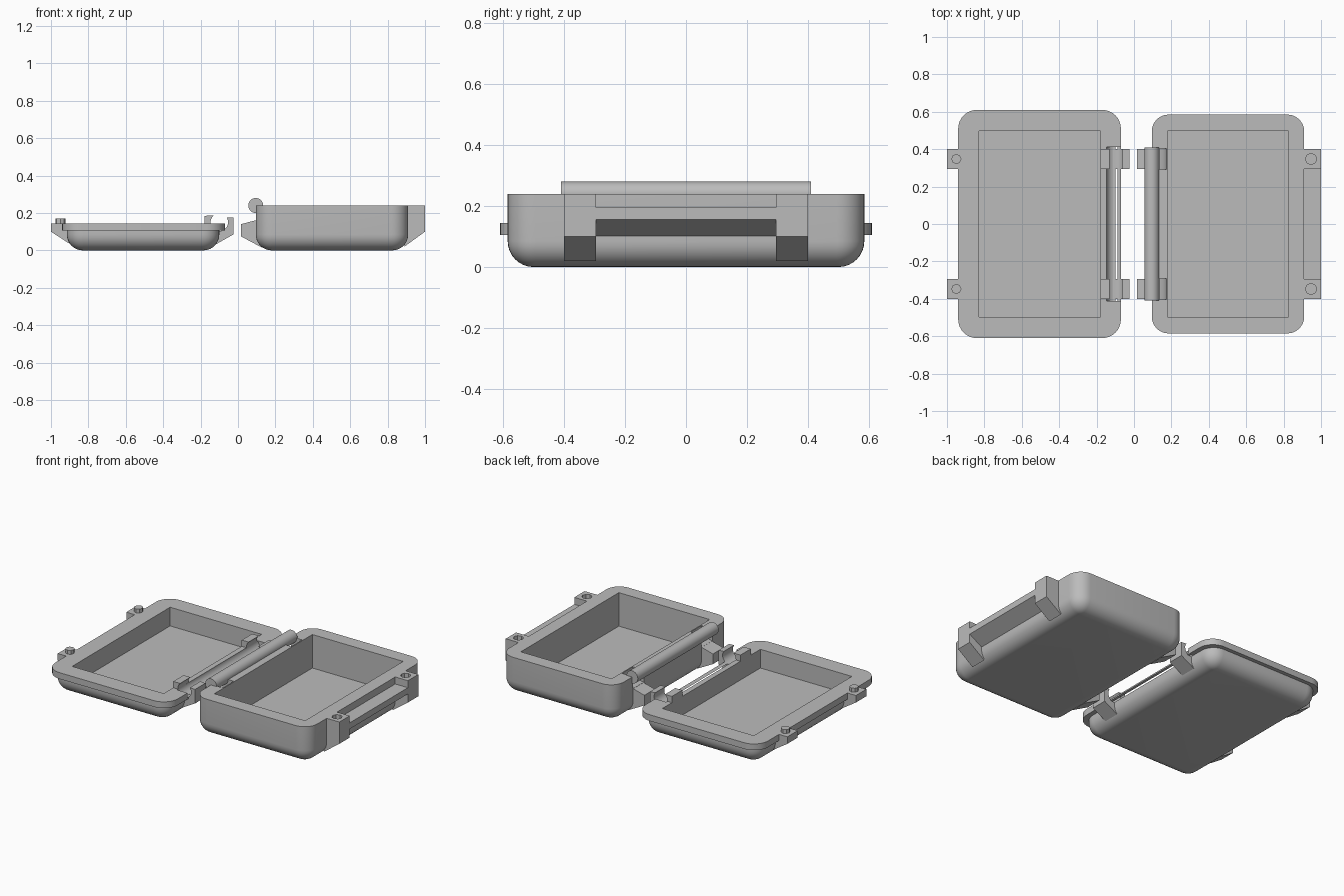
import bpy, bmesh, math
from mathutils import Matrix

if "Cube" in bpy.data.objects:
    bpy.data.objects.remove(bpy.data.objects["Cube"], do_unlink=True)

grey = bpy.data.materials.new("plain grey plastic")
grey.use_nodes = True
GREY = (0.5, 0.5, 0.5, 1)
grey.diffuse_color = GREY
grey.node_tree.nodes["Principled BSDF"].inputs["Base Color"].default_value = GREY


def finish(bm, name):
    bmesh.ops.recalc_face_normals(bm, faces=bm.faces[:])
    mesh = bpy.data.meshes.new(name)
    bm.to_mesh(mesh)
    bm.free()
    mesh.materials.append(grey)
    obj = bpy.data.objects.new(name, mesh)
    bpy.context.collection.objects.link(obj)
    return obj


def smooth(obj):
    bpy.ops.object.select_all(action='DESELECT')
    obj.select_set(True)
    bpy.context.view_layer.objects.active = obj
    bpy.ops.object.shade_smooth_by_angle(angle=math.radians(30))


def tray(name, x0, x1, half_y, radius, profile, steps=8):
    """Loft rounded rectangles through (inset, height) pairs."""
    bm = bmesh.new()
    cx, half_x = (x0 + x1) / 2, (x1 - x0) / 2
    rings = []
    for inset, z in profile:
        r = radius - inset
        ring = []
        for k, (sx, sy) in enumerate(((1, 1), (-1, 1), (-1, -1), (1, -1))):
            for i in range(steps + 1):
                a = math.pi / 2 * (k + i / steps)
                ring.append(bm.verts.new((cx + sx * (half_x - radius) + r * math.cos(a),
                                          sy * (half_y - radius) + r * math.sin(a), z)))
        rings.append(ring)
    for low, high in zip(rings, rings[1:]):
        for i in range(len(low)):
            j = (i + 1) % len(low)
            bm.faces.new((low[i], low[j], high[j], high[i]))
    bm.faces.new(rings[0])
    bm.faces.new(rings[-1])
    return finish(bm, name)


def extrude_y(name, outline, y0, y1):
    """Prism from an (x, z) outline running along y."""
    bm = bmesh.new()
    face = bm.faces.new([bm.verts.new((x, y0, z)) for x, z in outline])
    new = bmesh.ops.extrude_face_region(bm, geom=[face])["geom"]
    moved = [v for v in new if isinstance(v, bmesh.types.BMVert)]
    bmesh.ops.translate(bm, verts=moved, vec=(0, y1 - y0, 0))
    return finish(bm, name)


def box(name, x0, x1, y0, y1, z0, z1):
    return extrude_y(name, [(x0, z0), (x1, z0), (x1, z1), (x0, z1)], y0, y1)


def arc(cx, cz, r, start, end, count):
    angles = [math.radians(start + (end - start) * i / count) for i in range(count + 1)]
    return [(cx + r * math.cos(a), cz + r * math.sin(a)) for a in angles]


def rod(name, x, z, r, y0, y1):
    return extrude_y(name, arc(x, z, r, 0, 360, 32)[:-1], y0, y1)


def pin(name, x, y, r, z0, z1):
    bm = bmesh.new()
    bmesh.ops.create_cone(bm, cap_ends=True, segments=8, radius1=r, radius2=r,
                          depth=z1 - z0, matrix=Matrix.Translation((x, y, (z0 + z1) / 2)))
    return finish(bm, name)


def cut(obj, cutter):
    mod = obj.modifiers.new("cut", 'BOOLEAN')
    mod.operation, mod.solver, mod.object = 'DIFFERENCE', 'EXACT', cutter
    bpy.context.view_layer.objects.active = obj
    bpy.ops.object.modifier_apply(modifier=mod.name)
    bpy.data.objects.remove(cutter, do_unlink=True)


FILLET = 0.085
fillet = [(FILLET - x, FILLET + z) for x, z in arc(0, 0, FILLET, -90, 0, 8)]
EARS = ((0.295, 0.4, "back"), (-0.4, -0.295, "front"))

# Base tray with its cavity and hinge clearance notches
base = tray("base_tray", 0.095, 0.91, 0.585, 0.09, fillet + [(0, 0.24)])
cut(base, box("cavity_cutter", 0.18, 0.825, -0.497, 0.497, 0.025, 0.3))
for y0, y1, side in EARS:
    cut(base, rod("notch_cutter", 0.095, 0.24, 0.078, y0 - 0.003, y1 + 0.003))
smooth(base)

# Lid tray with overhanging rim, cavity and hinge groove
lid = tray("lid_tray", -0.915, -0.1, 0.585, 0.09, fillet + [(0, 0.105)])
rim = tray("lid_rim", -0.94, -0.07, 0.61, 0.1, [(0, 0.105), (0, 0.145)])
for part in (lid, rim):
    cut(part, box("cavity_cutter", -0.83, -0.18, -0.497, 0.497, 0.025, 0.3))
cut(rim, rod("groove_cutter", -0.1, 0.15, 0.047, -0.412, 0.412))
smooth(lid)
smooth(rim)

# Hinge rod on the base
smooth(rod("hinge_rod", 0.095, 0.24, 0.04, -0.41, 0.41))

# Paired brackets, hooks, latch ears and pegs
latch = [(0.89, 0.24), (0.89, 0.02), (1, 0.1), (1, 0.24)]
lid_ear = [(-0.9, 0.144), (-0.9, 0.035), (-1, 0.1), (-1, 0.145), (-0.93, 0.145)]
bracket = [(0.015, 0.14), (0.015, 0.075), (0.13, 0.014), (0.13, 0.15), (0.095, 0.161)]
hook = [(-0.18, 0.185), (-0.18, 0.135), (-0.14, 0.02), (-0.025, 0.085), (-0.025, 0.175)]
hook += arc(-0.1, 0.15, 0.047, 35, -229, 20)
for y0, y1, side in EARS:
    mid = (y0 + y1) / 2
    ear = extrude_y("base_latch_ear_" + side, latch, y0, y1)
    cut(ear, pin("hole_cutter", 0.947, mid, 0.03, 0.19, 0.3))
    extrude_y("base_hinge_bracket_" + side, bracket, y0, y1)
    smooth(extrude_y("lid_hook_" + side, hook, y0, y1))
    extrude_y("lid_ear_" + side, lid_ear, y0, y1)
    pin("lid_peg_" + side, -0.95, mid, 0.027, 0.14, 0.17)

# Recessed grip bar between the latch ears
grip = [(0.9, 0.195), (0.9, 0.095), (1, 0.155), (1, 0.195)]
extrude_y("grip_bar", grip, -0.295, 0.295)
